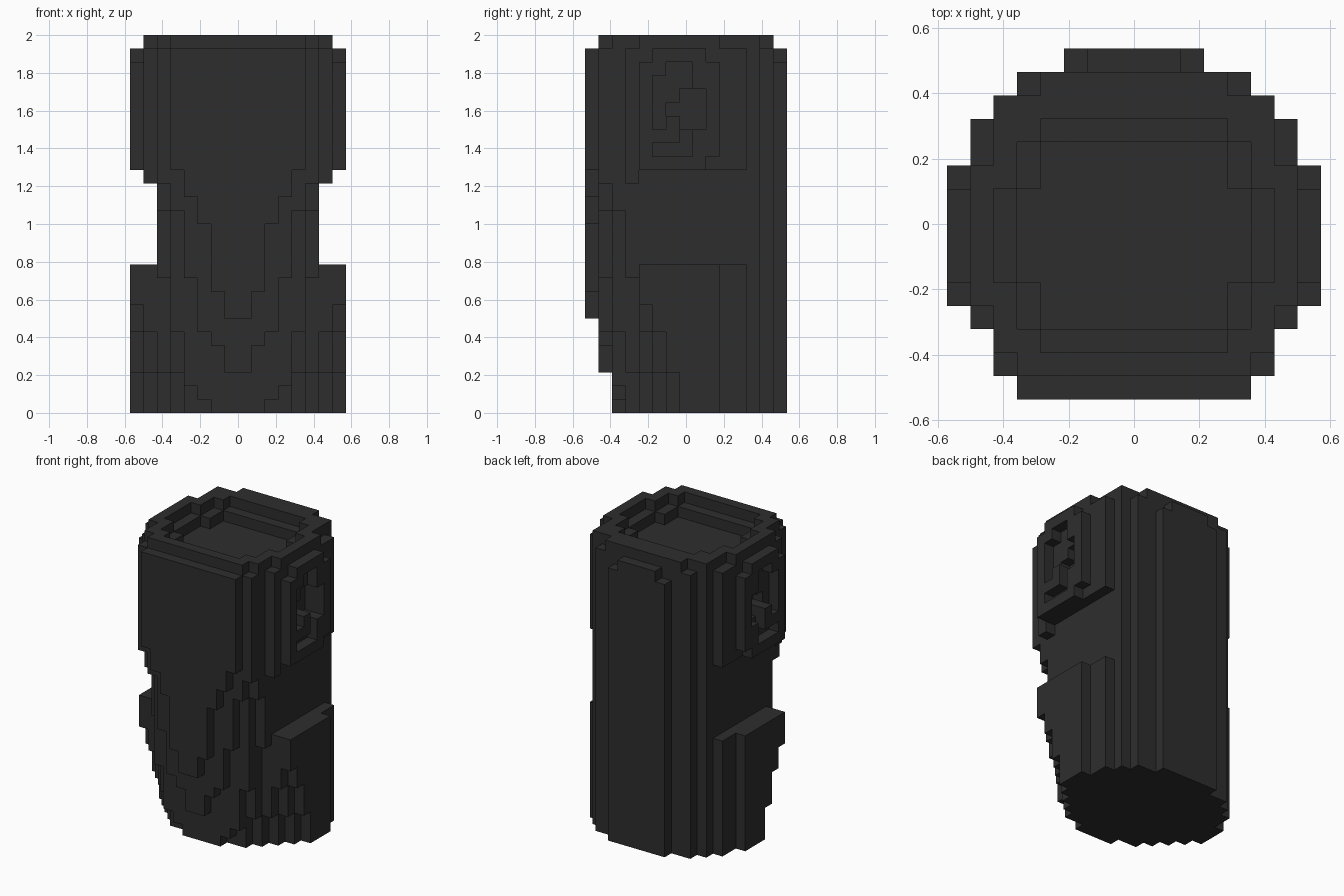
import bpy, bmesh, math

if "Cube" in bpy.data.objects:
    bpy.data.objects.remove(bpy.data.objects["Cube"])

U = 2 / 28                     # block size
NX, NY, NZ = 8, 15, 28         # half width, depth, height in blocks

black = bpy.data.materials.new("charcoal black")
black.diffuse_color = (0.027, 0.027, 0.027, 1)
black.use_nodes = True
black.node_tree.nodes["Principled BSDF"].inputs["Base Color"].default_value = black.diffuse_color

# Half width of the front rows (front = row 0): (lowest level, half width), stepping in downwards
FRONT_STEPS = {
    0: [(18, 5), (16, 4), (14, 3), (9, 2), (7, 1)],
    1: [(17, 6), (15, 5), (10, 4), (6, 3), (5, 2), (3, 1)],
    2: [(15, 6), (6, 5), (2, 4), (1, 3), (0, 2)],
    3: [(17, 7), (10, 6), (3, 5), (0, 4)],
    4: [(8, 8), (6, 7), (3, 6), (0, 5)],
    5: [(6, 8), (3, 7), (0, 6)],
    6: [(3, 8), (0, 7)],
}
BACK_ROWS = {10: 7, 11: 7, 12: 6, 13: 5, 14: 3}
TOP_RIM = [0, 5, 6, 6, 7, 7, 7, 7, 7, 7, 6, 6, 6, 4, 0]

# Recess in the upper side pads: level -> rows, one block or two blocks deep
SHALLOW = {25: (6, 7), 24: (5, 6, 7), 23: (5, 6), 22: (5,), 21: (5,),
           20: (7,), 19: (5, 6, 7)}
DEEP = {23: (7, 8), 22: (6, 7, 8), 21: (7, 8), }


def half_width(j, k):
    if k == 27:
        return TOP_RIM[j]
    if j in FRONT_STEPS:
        w = next((w for low, w in FRONT_STEPS[j] if k >= low), 0)
    else:
        w = BACK_ROWS.get(j, 8)
    if 11 <= k <= 17 and not (j == 3 and k == 17):
        w = min(w, 6)          # waist between the side pads
    return w


def solid(i, j, k):
    if not (0 <= j < NY and 0 <= k < NZ):
        return False
    d = i if i >= 0 else -1 - i
    if d >= half_width(j, k):
        return False
    # clipped corners of the back panel and upper side pads
    if j == 14 and k == 26 and d == 2:
        return False
    if d == 7 and (j, k) in ((4, 26), (9, 26), (9, 18)):
        return False
    # side recess
    if d == 7 and j in SHALLOW.get(k, ()):
        return False
    if d >= 6 and j in DEEP.get(k, ()):
        return False
    # stepped recess in the top
    plus = (d < 4 and 2 <= j <= 11) or (d < 6 and 5 <= j <= 8)
    box = d < 5 and 3 <= j <= 10
    if k == 27 and (plus or box):
        return False
    if k == 26 and plus and box:
        return False
    return True


def part_of(i, j, k):
    d = i if i >= 0 else -1 - i
    if j == 0:
        return "front_panel"
    if j == 14:
        return "back_panel"
    if d >= 6:
        return "upper_side_pads" if k > 13 else "lower_side_pads"
    return "body"


# Corner offsets of each block face, keyed by direction
FACES = {
    (1, 0, 0): ((1, 0, 0), (1, 1, 0), (1, 1, 1), (1, 0, 1)),
    (-1, 0, 0): ((0, 0, 0), (0, 0, 1), (0, 1, 1), (0, 1, 0)),
    (0, 1, 0): ((0, 1, 0), (0, 1, 1), (1, 1, 1), (1, 1, 0)),
    (0, -1, 0): ((0, 0, 0), (1, 0, 0), (1, 0, 1), (0, 0, 1)),
    (0, 0, 1): ((0, 0, 1), (1, 0, 1), (1, 1, 1), (0, 1, 1)),
    (0, 0, -1): ((0, 0, 0), (0, 1, 0), (1, 1, 0), (1, 0, 0)),
}


def build(name, cells):
    """Make one part from the outside faces of its blocks."""
    bm = bmesh.new()
    verts = {}

    def corner(p):
        if p not in verts:
            verts[p] = bm.verts.new((p[0] * U, (p[1] - NY / 2) * U, p[2] * U))
        return verts[p]

    for i, j, k in cells:
        for (a, b, c), quad in FACES.items():
            if not solid(i + a, j + b, k + c):
                bm.faces.new([corner((i + x, j + y, k + z)) for x, y, z in quad])
    bmesh.ops.dissolve_limit(bm, angle_limit=math.radians(1),
                             verts=bm.verts[:], edges=bm.edges[:])
    mesh = bpy.data.meshes.new(name)
    bm.to_mesh(mesh)
    bm.free()
    mesh.materials.append(black)
    bpy.context.collection.objects.link(bpy.data.objects.new(name, mesh))


parts = {}
for i in range(-NX, NX):
    for j in range(NY):
        for k in range(NZ):
            if solid(i, j, k):
                parts.setdefault(part_of(i, j, k), []).append((i, j, k))
for name, cells in parts.items():
    build(name, cells)
